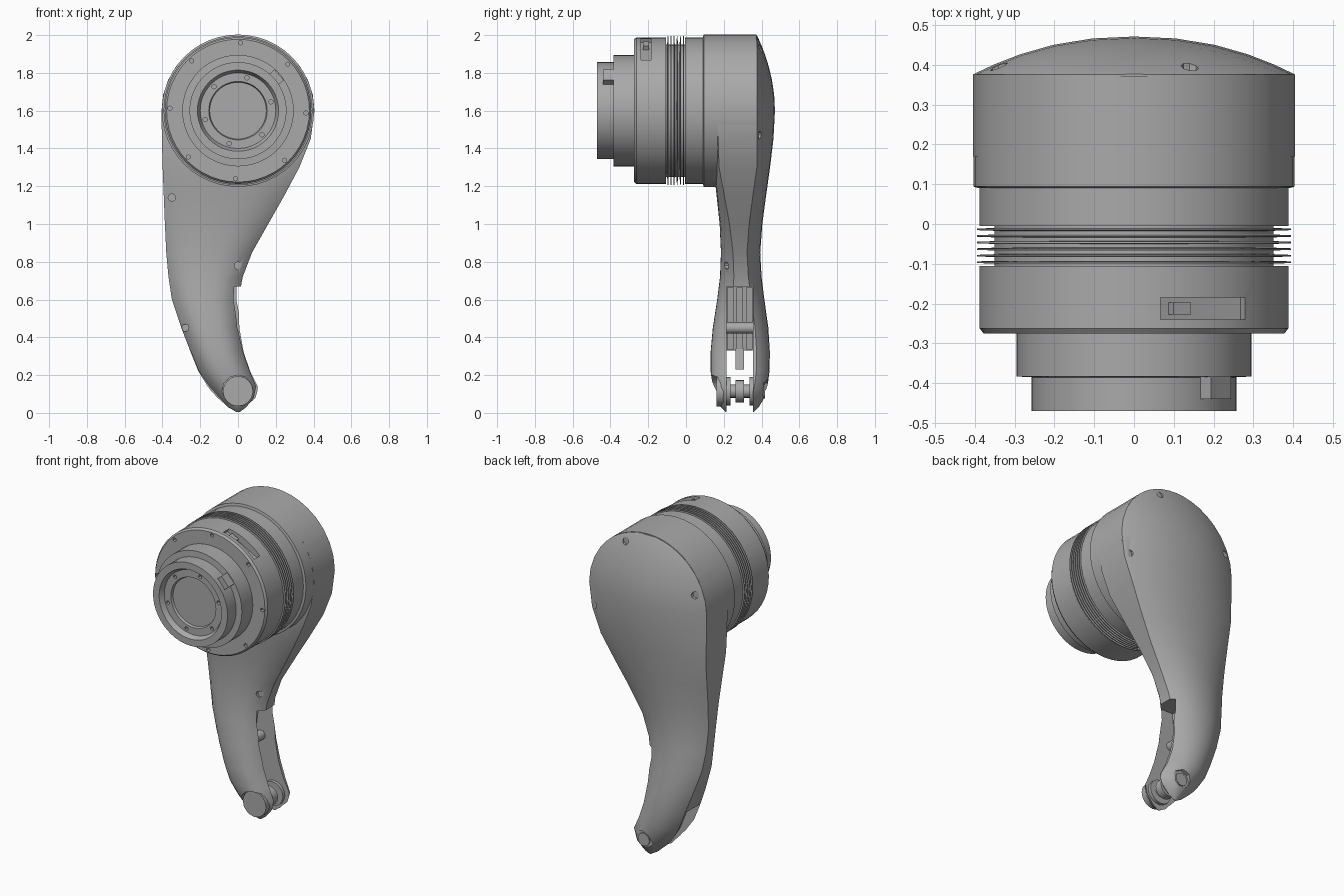
import bpy, bmesh, math
from mathutils import Vector

if "Cube" in bpy.data.objects:
    bpy.data.objects.remove(bpy.data.objects["Cube"], do_unlink=True)

HUB_Z, HUB_R = 1.6, 0.405

grey = bpy.data.materials.new("plain grey")
grey.use_nodes = True
COLOUR = (0.4, 0.4, 0.4, 1)
grey.diffuse_color = COLOUR
grey.node_tree.nodes["Principled BSDF"].inputs["Base Color"].default_value = COLOUR


def finish(name, bm):
    bmesh.ops.recalc_face_normals(bm, faces=bm.faces)
    mesh = bpy.data.meshes.new(name)
    bm.to_mesh(mesh)
    bm.free()
    mesh.materials.append(grey)
    obj = bpy.data.objects.new(name, mesh)
    bpy.context.collection.objects.link(obj)
    return obj


def loft(name, rings):
    """Skin closed rings of points and cap both ends."""
    bm = bmesh.new()
    rows = [[bm.verts.new(p) for p in ring] for ring in rings]
    n = len(rows[0])
    for a, b in zip(rows, rows[1:]):
        for i in range(n):
            j = (i + 1) % n
            bm.faces.new((a[i], a[j], b[j], b[i]))
    bm.faces.new(rows[0])
    bm.faces.new(rows[-1])
    return finish(name, bm)


def lathe(name, profile, x=0.0, z=HUB_Z, sides=48):
    """Turn (radius, y) points around an axis parallel to y."""
    turns = [2 * math.pi * i / sides for i in range(sides)]
    return loft(name, [[(x + r * math.sin(t), y, z + r * math.cos(t)) for t in turns]
                       for r, y in profile])


def rod(name, r, y0, y1, x=0.0, z=HUB_Z, sides=48):
    return lathe(name, [(r, y0), (r, y1)], x, z, sides)


def prism(name, outline, y0, y1):
    return loft(name, [[(x, y, z) for x, z in outline] for y in (y0, y1)])


def block(name, centre, size, turn=0.0):
    """Box turned about the y axis around the hub."""
    out = []
    for sx, sz in ((-1, -1), (1, -1), (1, 1), (-1, 1)):
        x, z = centre[0] + sx * size[0] / 2, centre[2] + sz * size[2] / 2
        out.append((x * math.cos(turn) + z * math.sin(turn),
                    HUB_Z - x * math.sin(turn) + z * math.cos(turn)))
    return prism(name, out, centre[1] - size[1] / 2, centre[1] + size[1] / 2)


def cut(target, cutters):
    for c in cutters:
        mod = target.modifiers.new(c.name, "BOOLEAN")
        mod.operation, mod.solver, mod.object = "DIFFERENCE", "EXACT", c
        c.hide_render = True
        c.hide_viewport = False
    bpy.context.view_layer.objects.active = target
    for mod in list(target.modifiers):
        bpy.ops.object.modifier_apply(modifier=mod.name)
    for c in cutters:
        bpy.data.objects.remove(c, do_unlink=True)


def smooth(obj, degrees=32):
    bpy.ops.object.select_all(action="DESELECT")
    obj.select_set(True)
    bpy.context.view_layer.objects.active = obj
    bpy.ops.object.shade_smooth_by_angle(angle=math.radians(degrees))


# Arm shell: stations of z, left x, right x, front y, back y
stations = [
    (0.005, -0.03, 0.03, 0.21, 0.36), (0.03, -0.075, 0.065, 0.185, 0.385),
    (0.08, -0.115, 0.1, 0.16, 0.415), (0.14, -0.16, 0.105, 0.142, 0.432),
    (0.22, -0.21, 0.065, 0.13, 0.442), (0.32, -0.25, 0.03, 0.13, 0.444),
    (0.45, -0.3, 0.007, 0.142, 0.436), (0.6, -0.35, 0.003, 0.165, 0.415),
    (0.72, -0.368, 0.025, 0.18, 0.4), (0.85, -0.38, 0.075, 0.185, 0.393),
    (1.0, -0.387, 0.16, 0.178, 0.404), (1.15, -0.393, 0.245, 0.162, 0.424),
    (1.3, -0.399, 0.325, 0.145, 0.445), (1.45, -0.403, 0.385, 0.14, 0.463),
]
for deg in (90, 78, 66, 54, 43, 33, 24, 15, 7):
    a = math.radians(deg)
    w = HUB_R * math.sin(a)
    stations.append((HUB_Z + (HUB_R - 0.005) * math.cos(a), -w, w, 0.14,
                     0.375 + 0.096 * math.sin(a) ** 2))


def section(z, x0, x1, front, back):
    cx, w = (x0 + x1) / 2, (x1 - x0) / 2
    hub = min(max((z - 0.5) / 0.8, 0), 1)
    rim_back = back - 0.07 if z < 1.3 else 0.375
    rim_front = front + 0.06 * (1 - hub) + 0.03
    ts = [math.pi * i / 12 for i in range(13)]
    ring = []
    for t in ts:
        u = math.cos(t)
        ring.append((cx + w * u, rim_back + (back - rim_back) * (1 - abs(u) ** 2.2), z))
    for t in ts:
        u = -math.cos(t)
        ring.append((cx + w * u, rim_front - (rim_front - front) * (1 - abs(u) ** 3), z))
    return ring


arm = loft("arm_shell", [section(*s) for s in stations])

# Fork slot, pivot seats and screw holes
slot = [(0.4, 0.67), (-0.13, 0.67), (-0.17, 0.33), (-0.5, 0.33), (-0.5, -0.2), (0.4, -0.2)]
cutters = [prism("slot_cutter", slot, 0.215, 0.355),
           rod("front_seat_cutter", 0.085, 0.0, 0.17, 0, 0.115, 12),
           rod("back_seat_cutter", 0.06, 0.41, 0.6, 0, 0.115, 8)]
for x, z in ((-0.35, 1.14), (-0.28, 0.45), (0.0, 0.78)):
    cutters.append(rod("screw_cutter", 0.02, 0.0, 0.225, x, z, 8))
for x, z in ((0.14, 1.93), (0.36, 1.47), (-0.34, 1.72)):
    cutters.append(rod("screw_cutter", 0.022, 0.385, 0.6, x, z, 8))
cut(arm, cutters)
smooth(arm)

# Hub drum with a blended foot onto the arm
hub = lathe("hub_drum", [(0.39, 0.09), (HUB_R - 0.002, 0.094), (HUB_R - 0.002, 0.372),
                         (0.3, 0.375)])
smooth(hub)

# Stepped actuator housing with its hollow face
housing = lathe("actuator_housing", [
    (0.05, -0.425), (0.15, -0.425), (0.155, -0.44), (0.2, -0.44), (0.215, -0.47),
    (0.257, -0.47), (0.257, -0.385), (0.295, -0.383), (0.295, -0.275), (0.378, -0.275),
    (0.388, -0.262), (0.388, -0.105), (0.35, -0.105), (0.35, -0.005), (0.388, -0.005),
    (0.388, 0.1), (0.1, 0.1)])
cutters = [block("pocket_cutter", (0, -0.212, 0.4), (0.24, 0.055, 0.11), math.radians(28))]
for i in range(8):
    a = math.radians(45 * i + 2)
    cutters.append(rod("flange_screw_cutter", 0.012, -0.3, -0.25,
                       0.36 * math.sin(a), HUB_Z + 0.36 * math.cos(a), 6))
for i in range(6):
    a = math.radians(60 * i + 15)
    cutters.append(rod("face_screw_cutter", 0.012, -0.5, -0.42,
                       0.18 * math.sin(a), HUB_Z + 0.18 * math.cos(a), 6))
cut(housing, cutters)
smooth(housing)

# Thin cooling fins
for i in range(6):
    y = -0.096 + i * 0.0165
    fin = lathe("cooling_fin", [(0.34, y - 0.004), (0.394, y - 0.002),
                                (0.394, y + 0.002), (0.34, y + 0.004)])
    smooth(fin)

# Cable tab on the front step and connector in the pocket
block("cable_tab", (0, -0.41, 0.262), (0.075, 0.06, 0.055), math.radians(49))
block("pocket_connector", (-0.06, -0.212, 0.35), (0.05, 0.03, 0.04), math.radians(28))

# Pivot between the fork tines
for name, r, y0, y1 in (("pivot_pin", 0.035, 0.19, 0.38), ("front_washer", 0.075, 0.205, 0.235),
                        ("back_washer", 0.075, 0.335, 0.36), ("pivot_collar", 0.06, 0.262, 0.308),
                        ("front_pivot_cap", 0.08, 0.162, 0.2), ("back_pivot_cap", 0.04, 0.39, 0.418)):
    smooth(rod(name, r, y0, y1, 0, 0.115, 16))

# Guide strips, cross pin and stop inside the slot
for y in (0.235, 0.285, 0.335):
    prism("guide_strip", [(-0.15, 0.665), (-0.1, 0.665), (-0.14, 0.335), (-0.19, 0.335)],
          y - 0.018, y + 0.018)
smooth(rod("slot_cross_pin", 0.03, 0.21, 0.36, -0.09, 0.45, 12))
prism("end_stop", [(-0.2, 0.34), (-0.14, 0.34), (-0.12, 0.23), (-0.16, 0.23)], 0.262, 0.308)
